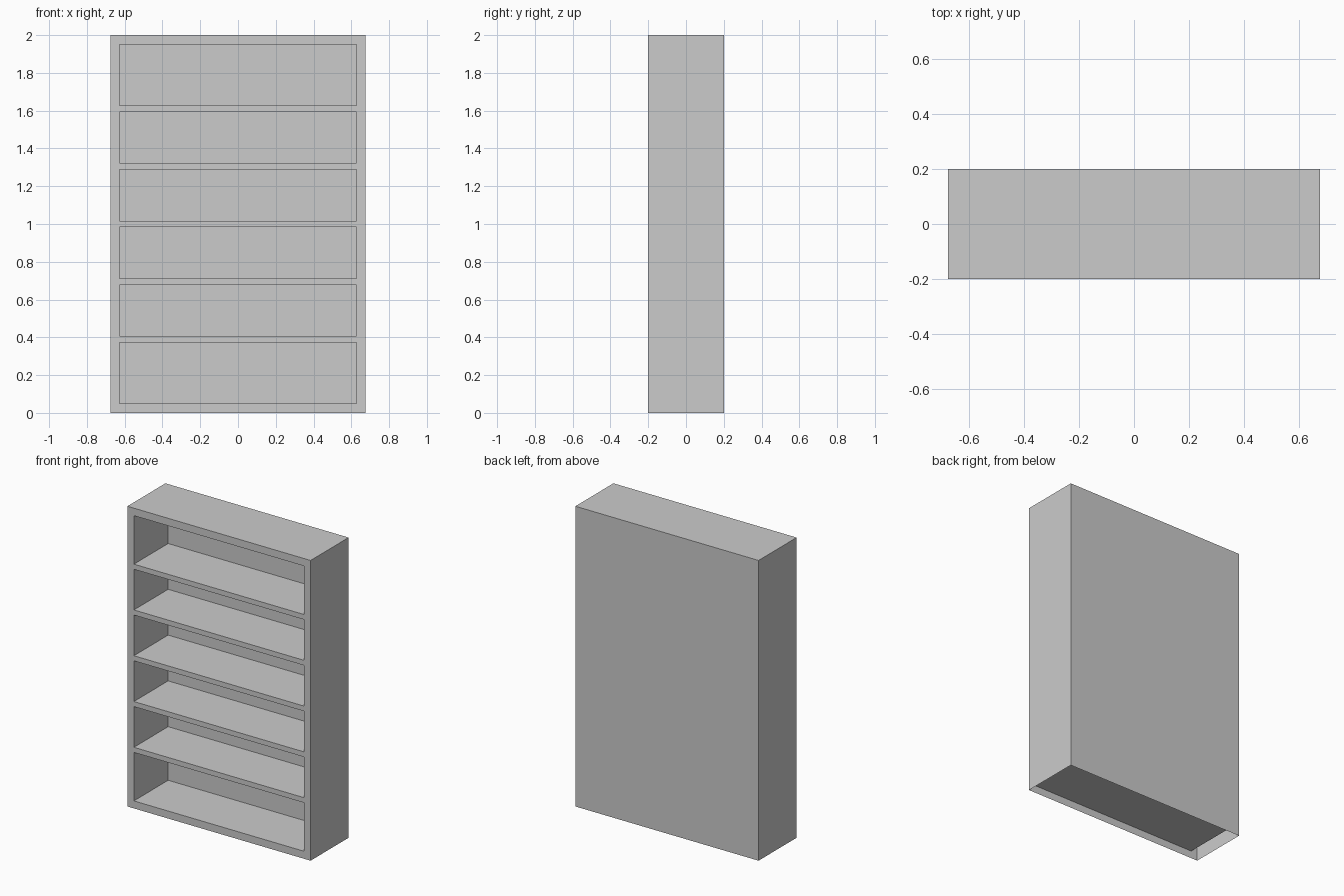
import bpy, bmesh

if "Cube" in bpy.data.objects:
    bpy.data.objects.remove(bpy.data.objects["Cube"])

W, D, H = 0.675, 0.2, 2.0      # half width, half depth, height
INNER, DEPTH = 0.627, 0.36     # half opening width, compartment depth
SHELF = 0.034

# Front heights: alternating rails and openings
zs = [0.0, 0.05]
for i in range(5):
    c = 0.39 + 0.305 * i
    zs += [c - SHELF / 2, c + SHELF / 2]
zs += [1.95, H]
xs = [-W, -INNER, INNER, W]

bm = bmesh.new()

# Front frame as a grid of faces
grid = [[bm.verts.new((x, -D, z)) for x in xs] for z in zs]
openings = []
for r in range(len(zs) - 1):
    for c in range(3):
        f = bm.faces.new((grid[r][c], grid[r][c + 1], grid[r + 1][c + 1], grid[r + 1][c]))
        if c == 1 and r % 2 == 1:
            openings.append(f)

# Outer sides, top and back; the underside stays open
rim = [e for e in bm.edges if e.is_boundary]
ext = bmesh.ops.extrude_edge_only(bm, edges=rim)["geom"]
bmesh.ops.translate(bm, vec=(0, 2 * D, 0),
                    verts=[g for g in ext if isinstance(g, bmesh.types.BMVert)])
bmesh.ops.edgeloop_fill(bm, edges=[e for e in bm.edges if e.is_boundary])
underside = [f for f in bm.faces if all(v.co.z < 1e-5 for v in f.verts)]
bmesh.ops.delete(bm, geom=underside, context='FACES_ONLY')

# Compartments pushed in from the front
pockets = bmesh.ops.extrude_discrete_faces(bm, faces=openings)["faces"]
for f in pockets:
    bmesh.ops.translate(bm, vec=(0, DEPTH, 0), verts=f.verts[:])
bmesh.ops.remove_doubles(bm, verts=bm.verts[:], dist=1e-5)
bmesh.ops.recalc_face_normals(bm, faces=bm.faces[:])

mesh = bpy.data.meshes.new("bookcase")
bm.to_mesh(mesh)
bm.free()
bpy.context.collection.objects.link(bpy.data.objects.new("bookcase", mesh))
